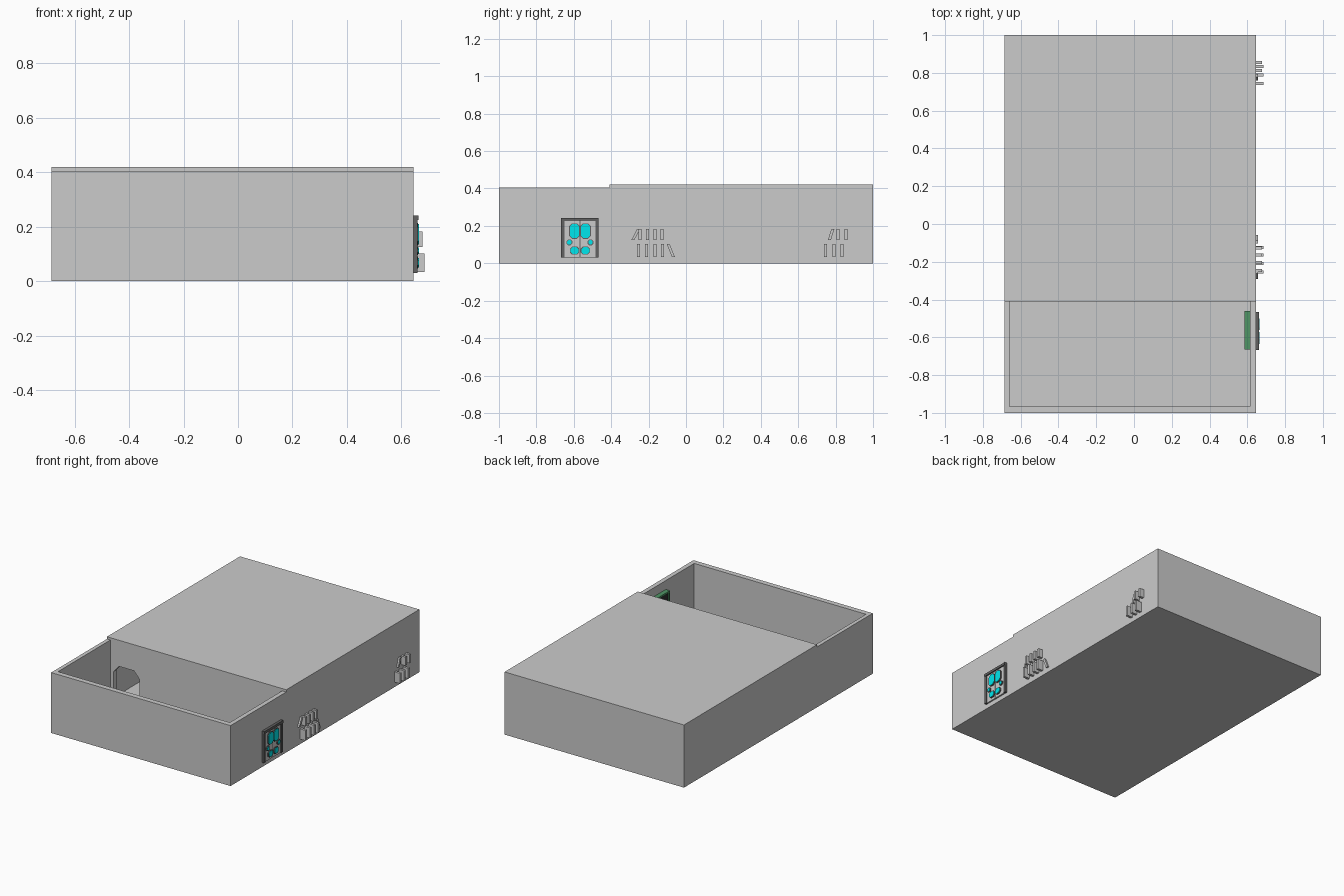
import bpy, bmesh

if "Cube" in bpy.data.objects:
    bpy.data.objects.remove(bpy.data.objects["Cube"])


def material(name, rgb):
    m = bpy.data.materials.new(name)
    m.diffuse_color = (*rgb, 1)
    m.use_nodes = True
    m.node_tree.nodes["Principled BSDF"].inputs["Base Color"].default_value = m.diffuse_color
    return m


CYAN = material("cyan_glass", (0.0, 0.8, 0.85))
GREEN = material("green_trim", (0.08, 0.3, 0.13))
BLACK = material("dark_screen", (0.03, 0.03, 0.03))
DARK = material("dark_metal", (0.12, 0.12, 0.12))


def prism(name, pts, a, b, axis="x", mat=None):
    """Extrude a profile from a to b: (y, z) points along x, or (x, z) points along y."""
    bm = bmesh.new()
    place = (lambda p, d: (d, *p)) if axis == "x" else (lambda p, d: (p[0], d, p[1]))
    face = bm.faces.new([bm.verts.new(place(p, a)) for p in pts])
    new = bmesh.ops.extrude_face_region(bm, geom=[face])["geom"]
    for v in new:
        if isinstance(v, bmesh.types.BMVert):
            v.co[0 if axis == "x" else 1] = b
    bmesh.ops.recalc_face_normals(bm, faces=bm.faces)
    me = bpy.data.meshes.new(name)
    bm.to_mesh(me)
    bm.free()
    if mat:
        me.materials.append(mat)
    ob = bpy.data.objects.new(name, me)
    bpy.context.collection.objects.link(ob)
    return ob


def rect(u0, u1, v0, v1):
    return [(u0, v0), (u1, v0), (u1, v1), (u0, v1)]


def octagon(u0, u1, v0, v1, c):
    return [(u0 + c, v0), (u1 - c, v0), (u1, v0 + c), (u1, v1 - c),
            (u1 - c, v1), (u0 + c, v1), (u0, v1 - c), (u0, v0 + c)]


def box(name, x0, x1, y0, y1, z0, z1, mat=None):
    return prism(name, rect(y0, y1, z0, z1), x0, x1, mat=mat)


# Building shell
L, R, T, H = -0.685, 0.645, 0.03, 0.405
box("floor", L, R, -1, 1, 0, 0.006)
box("front_wall", L, R, -1, -0.965, 0.006, H)
box("back_wall", L, R, 0.97, 1, 0.006, H)
box("left_wall", L, L + 0.026, -0.965, 0.97, 0.006, H)
box("right_wall", R - T, R, -0.965, 0.97, 0.006, H)
box("roof", L, R, -0.41, 1, H, 0.42)

# Partition with a chamfered doorway
prism("partition_wall", [
    (L + 0.026, 0.006), (-0.635, 0.006), (-0.635, 0.2), (-0.595, 0.245), (-0.485, 0.245),
    (-0.445, 0.2), (-0.445, 0.006), (R - T, 0.006), (R - T, H), (L + 0.026, H)],
    -0.41, -0.38, axis="y")

# Green panel on the inside of the right wall
PY0, PY1, PZ0, PZ1 = -0.665, -0.46, 0.245, 0.345
box("panel_screen", 0.592, R - T, PY0 + 0.012, PY1 - 0.012, PZ0 + 0.012, PZ1 - 0.012, BLACK)
box("panel_top", 0.585, R - T, PY0, PY1, PZ1 - 0.012, PZ1, GREEN)
box("panel_bottom", 0.585, R - T, PY0, PY1, PZ0, PZ0 + 0.012, GREEN)
for side, y in (("front", PY0), ("back", PY1 - 0.012)):
    box(f"panel_{side}_edge", 0.585, R - T, y, y + 0.012, PZ0 + 0.012, PZ1 - 0.012, GREEN)

# Entrance double door: everything is mirrored about the centre seam
C = -0.567
box("door_lintel", R, 0.663, C - 0.1, C + 0.1, 0.225, 0.242, DARK)
box("door_seam", R, 0.653, C - 0.003, C + 0.003, 0.03, 0.225, DARK)
windows = {"upper": (0.005, 0.054, 0.135, 0.21, 0.013),
           "side": (0.045, 0.068, 0.1, 0.124, 0.007),
           "lower": (0.008, 0.05, 0.05, 0.086, 0.01)}
for side, s in (("front", -1), ("back", 1)):
    box(f"door_post_{side}", R, 0.66, *sorted((C + s * 0.083, C + s * 0.1)), 0.03, 0.225, DARK)
    box(f"door_leaf_{side}", R, 0.655, *sorted((C + s * 0.003, C + s * 0.083)), 0.03, 0.225)
    for name, (u0, u1, v0, v1, c) in windows.items():
        u0, u1 = sorted((C + s * u0, C + s * u1))
        prism(f"{name}_window_rim_{side}",
              octagon(u0 - 0.004, u1 + 0.004, v0 - 0.004, v1 + 0.004, c + 0.002), 0.655, 0.661, mat=DARK)
        prism(f"{name}_window_{side}", octagon(u0, u1, v0, v1, c), 0.661, 0.664, mat=CYAN)

# Wall fins: two clusters of two rows, each upright or slanted
W = 0.008
UP, LOW = (0.125, 0.183), (0.033, 0.102)
rows = [(UP, 0.677, (-0.245, -0.205, -0.165, -0.127)),
        (LOW, 0.685, (-0.255, -0.21, -0.165, -0.125)),
        (UP, 0.677, (0.813, 0.856)),
        (LOW, 0.685, (0.745, 0.79, 0.833))]
for i, ((z0, z1), depth, ys) in enumerate(rows):
    for j, y in enumerate(ys):
        box(f"fin_{i}_{j}", R, depth, y - W, y + W, z0, z1)
for i, ((z0, z1), y0, y1) in enumerate([(UP, -0.284, -0.254), (LOW, -0.067, -0.095), (UP, 0.767, 0.785)]):
    prism(f"slanted_fin_{i}", [(y0 - W, z0), (y0 + W, z0), (y1 + W, z1), (y1 - W, z1)], R, 0.657)
